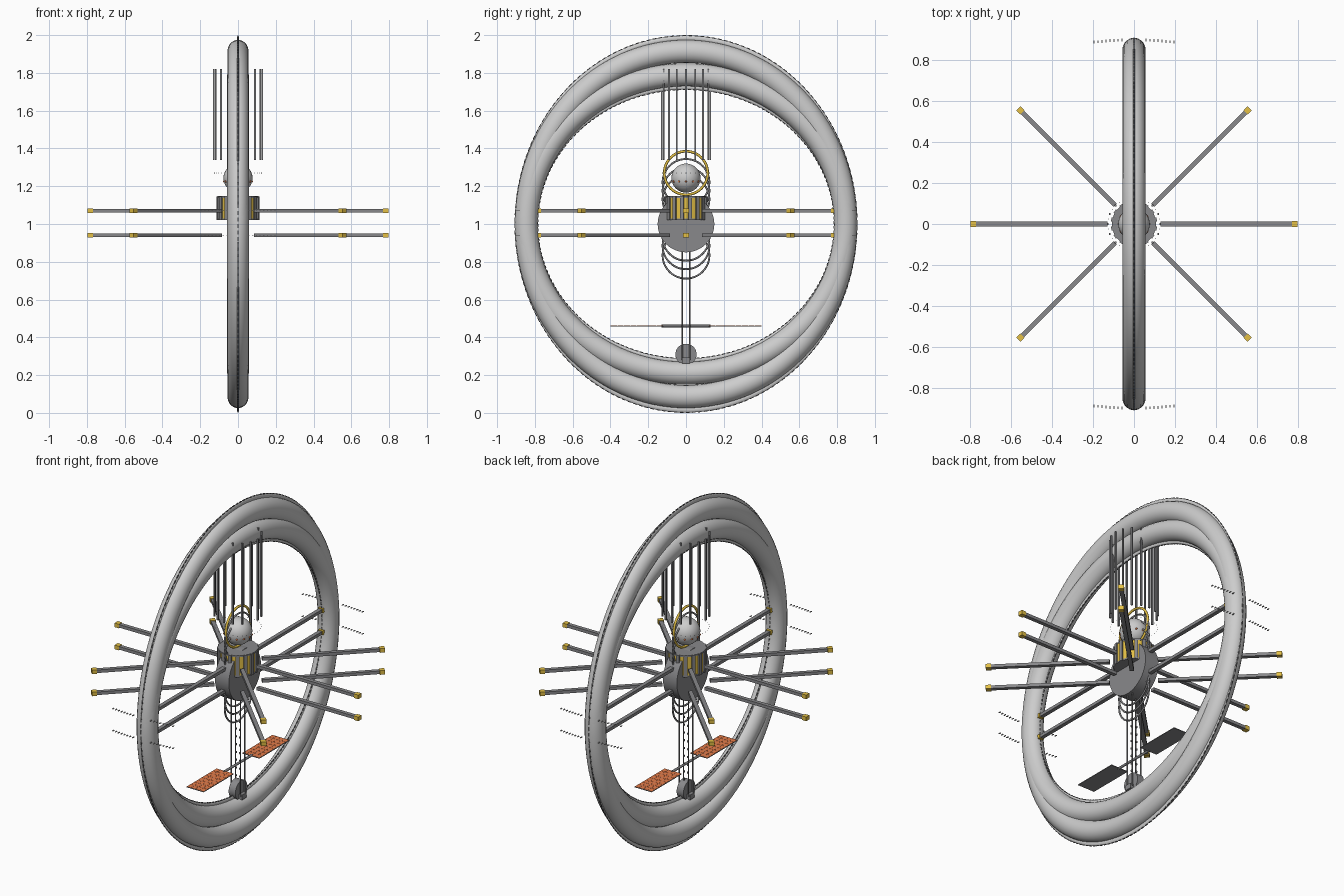
import bpy, bmesh, math
from math import sin, cos, tau
from mathutils import Matrix, Vector

cube = bpy.data.objects.get("Cube")
if cube:
    bpy.data.objects.remove(cube, do_unlink=True)


def material(name, r, g, b):
    m = bpy.data.materials.new(name)
    m.use_nodes = True
    m.diffuse_color = (r, g, b, 1)
    m.node_tree.nodes["Principled BSDF"].inputs["Base Color"].default_value = (r, g, b, 1)
    return m


SILVER = material("light silver", 0.61, 0.61, 0.61)
STEEL = material("steel grey", 0.25, 0.25, 0.26)
DARK = material("dark metal", 0.12, 0.12, 0.125)
GOLD = material("gold", 0.78, 0.53, 0.06)
ORANGE = material("orange", 0.95, 0.24, 0.08)


def finish(name, bm, mat, smooth=True):
    bmesh.ops.recalc_face_normals(bm, faces=bm.faces)
    mesh = bpy.data.meshes.new(name)
    bm.to_mesh(mesh)
    bm.free()
    obj = bpy.data.objects.new(name, mesh)
    bpy.context.collection.objects.link(obj)
    mesh.materials.append(mat)
    if smooth:
        bpy.ops.object.select_all(action='DESELECT')
        obj.select_set(True)
        bpy.context.view_layer.objects.active = obj
        bpy.ops.object.shade_smooth_by_angle(angle=math.radians(50))


def add_rod(bm, a, b, r, sides=8):
    a, b = Vector(a), Vector(b)
    d = b - a
    m = Matrix.Translation((a + b) / 2) @ d.to_track_quat('Z', 'Y').to_matrix().to_4x4()
    bmesh.ops.create_cone(bm, cap_ends=True, segments=sides, radius1=r, radius2=r,
                          depth=d.length, matrix=m)


def add_box(bm, centre, size, turn=0):
    m = Matrix.Translation(centre) @ Matrix.Rotation(turn, 4, 'Z') @ Matrix.Diagonal((*size, 1))
    bmesh.ops.create_cube(bm, size=1, matrix=m)


def add_ball(bm, centre, r, u=32, v=16):
    bmesh.ops.create_uvsphere(bm, u_segments=u, v_segments=v, radius=r,
                              matrix=Matrix.Translation(centre))


def add_loop(bm, z, ry, rz, half_x, half_r, around, sides):
    # Elliptical tube lying in the YZ plane
    rows = []
    for i in range(around):
        t = tau * i / around
        rows.append([])
        for j in range(sides):
            p = tau * j / sides
            k = half_r * cos(p)
            rows[-1].append(bm.verts.new((half_x * sin(p), (ry + k) * cos(t), z + (rz + k) * sin(t))))
    for i in range(around):
        r0, r1 = rows[i], rows[(i + 1) % around]
        for j in range(sides):
            n = (j + 1) % sides
            bm.faces.new((r0[j], r0[n], r1[n], r1[j]))


def loops(name, mat, specs, around=128, sides=20):
    bm = bmesh.new()
    for s in specs:
        add_loop(bm, *s, around, sides)
    finish(name, bm, mat)


# Large double ring with thin rims
loops("outer_ring", SILVER, [(1, 0.845, 0.914, 0.056, 0.061)])
loops("inner_ring", SILVER, [(1, 0.845, 0.79, 0.057, 0.061)])
loops("ring_rims", SILVER, [(1, 0.892, 0.983, 0.006, 0.015),
                            (1, 0.797, 0.724, 0.006, 0.012)], sides=8)

# Dashes along both rim edges
bm = bmesh.new()
for ry, rz in ((0.904, 0.996), (0.786, 0.713)):
    for i in range(180):
        a, b = tau * i / 180, tau * (i + 0.6) / 180
        add_rod(bm, (0, ry * cos(a), 1 + rz * sin(a)), (0, ry * cos(b), 1 + rz * sin(b)), 0.004, 6)
finish("rim_dashes", bm, DARK)

# Stacked hoops around the hub and the gold halo
loops("hub_hoops", STEEL, [(z, 0.124, 0.124, 0.005, 0.005)
                           for z in (0.835, 0.885, 0.93, 1.13, 1.175, 1.22)], around=48, sides=8)
loops("gold_halo", GOLD, [(1.27, 0.115, 0.115, 0.007, 0.007)], around=48, sides=8)

# Hub disc, lower weight and its feet
for name, z, r, half in (("hub_disc", 1.0, 0.15, 0.045), ("lower_weight", 0.31, 0.056, 0.022)):
    bm = bmesh.new()
    add_rod(bm, (-half, 0, z), (half, 0, z), r, 48)
    finish(name, bm, STEEL)
bm = bmesh.new()
for x in (-0.03, 0.03):
    add_box(bm, (x, 0, 0.277), (0.022, 0.04, 0.03))
finish("weight_feet", bm, STEEL, False)

# Gold drum with narrow slats and caps
bm = bmesh.new()
add_rod(bm, (0, 0, 1.026), (0, 0, 1.14), 0.106, 32)
finish("drum_core", bm, GOLD)
bm = bmesh.new()
for z in (1.024, 1.142):
    add_rod(bm, (0, 0, z - 0.004), (0, 0, z + 0.005), 0.108, 32)
for i in range(16):
    t = tau * (i + 0.5) / 16
    add_box(bm, (0.104 * cos(t), 0.104 * sin(t), 1.083), (0.018, 0.02, 0.126), t)
finish("drum_slats", bm, STEEL, False)

# Head ball with a belt of spots and a ring of floating beads
bm = bmesh.new()
add_ball(bm, (0, 0, 1.243), 0.077)
finish("head_ball", bm, SILVER)
for name, mat, count, r, z, size in (("head_spots", ORANGE, 12, 0.0745, 1.225, 0.0055),
                                     ("head_beads", SILVER, 32, 0.125, 1.27, 0.002)):
    bm = bmesh.new()
    for i in range(count):
        t = tau * i / count
        add_ball(bm, (r * cos(t), r * sin(t), z), size, 8, 6)
    finish(name, bm, mat)

# Two levels of square spokes with gold tips
spokes, tips, beads = bmesh.new(), bmesh.new(), bmesh.new()
for z in (1.07, 0.94):
    for i in range(8):
        t = tau * i / 8
        c, s = cos(t), sin(t)
        add_box(spokes, (0.452 * c, 0.452 * s, z), (0.644, 0.023, 0.018), t)
        add_box(tips, (0.782 * c, 0.782 * s, z), (0.028, 0.03, 0.024), t)
    # Bead arcs on both sides of the ring
    for side in (-1, 1):
        for i in range(3, 11):
            for x in (-0.0195 * i, 0.0195 * i):
                add_box(beads, (x, side * (0.896 - 0.3 * x * x), z), (0.006, 0.014, 0.004))
finish("spokes", spokes, STEEL, False)
finish("spoke_tips", tips, GOLD, False)
finish("bead_arcs", beads, SILVER, False)

# Hanging wires above the head
bm = bmesh.new()
for i in range(16):
    t = tau * i / 16
    add_box(bm, (0.128 * cos(t), 0.128 * sin(t), 1.58), (0.009, 0.009, 0.48))
finish("hanging_wires", bm, STEEL, False)

# Stem below the hub: four thin rods and a beaded chain
bm = bmesh.new()
for x in (-0.03, 0.03):
    for y in (-0.02, 0.02):
        add_rod(bm, (x, y, 0.28), (x, y, 0.86), 0.0035, 8)
for i in range(18):
    add_box(bm, (0, 0.02 * (-1) ** i, 0.375 + 0.023 * i), (0.008, 0.006, 0.011))
finish("stem", bm, STEEL)

# Pedal axle and tiled pedals
bm = bmesh.new()
add_rod(bm, (0, -0.13, 0.46), (0, 0.13, 0.46), 0.007)
finish("pedal_axle", bm, STEEL)
plates, tiles = bmesh.new(), bmesh.new()
for side in (-1, 1):
    add_box(plates, (0, side * 0.26, 0.459), (0.112, 0.28, 0.004))
    for i in range(4):
        for j in range(8):
            add_box(tiles, (0.0278 * (i - 1.5), side * (0.26 + 0.0348 * (j - 3.5)), 0.4612),
                    (0.0262, 0.0332, 0.001))
finish("pedals", plates, STEEL, False)
finish("pedal_tiles", tiles, ORANGE, False)
